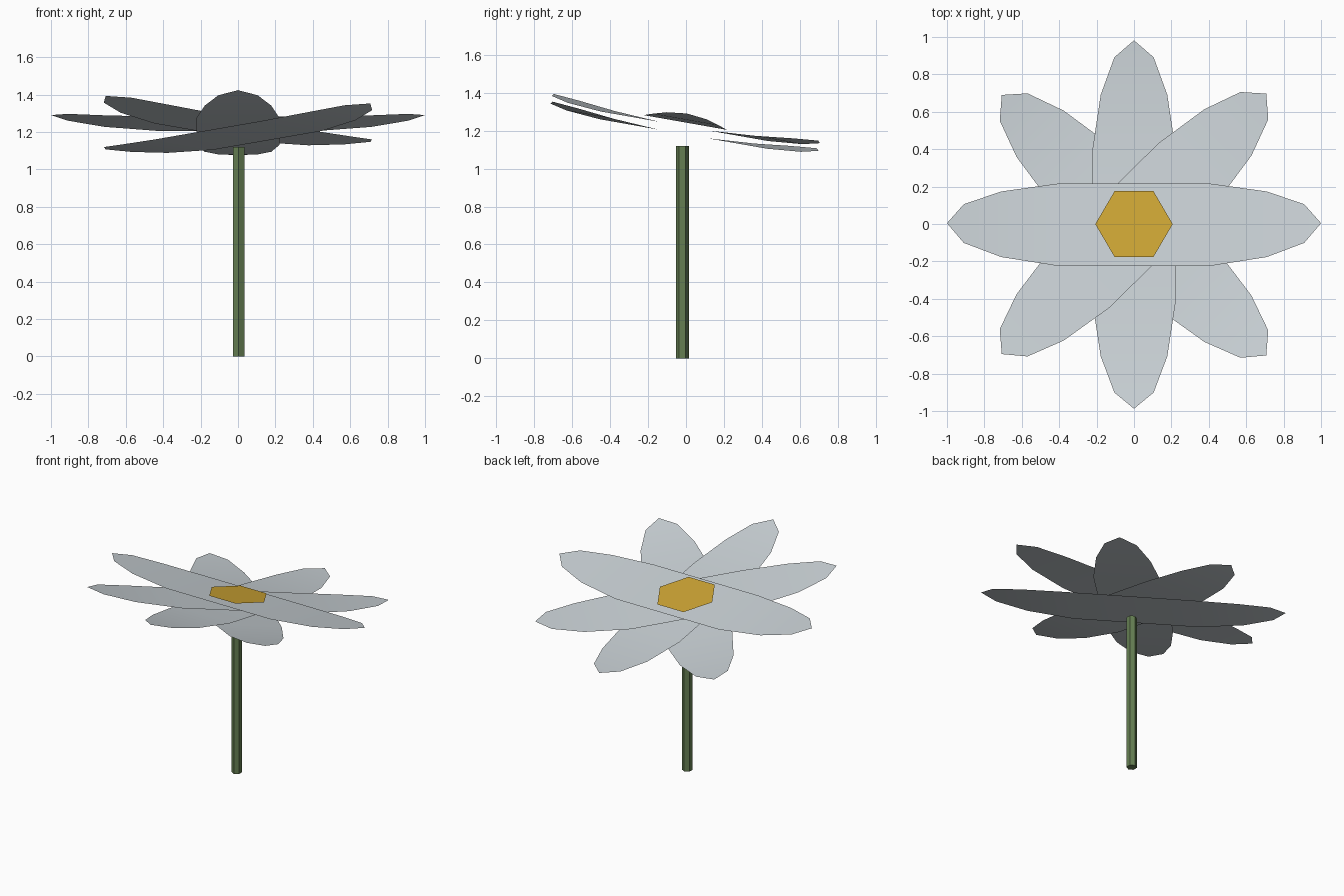
import bpy, bmesh, math
from mathutils import Matrix

if "Cube" in bpy.data.objects:
    bpy.data.objects.remove(bpy.data.objects["Cube"])


def material(name, rgb):
    m = bpy.data.materials.new(name)
    m.diffuse_color = (*rgb, 1)
    m.use_nodes = True
    m.node_tree.nodes["Principled BSDF"].inputs["Base Color"].default_value = m.diffuse_color
    return m


PETAL = material("pale_petal", (0.58, 0.63, 0.66))
YELLOW = material("golden_yellow", (0.62, 0.38, 0.035))
GREEN = material("stem_green", (0.13, 0.21, 0.085))

# The whole blossom leans towards the back
TILT = Matrix.Translation((0, -0.004, 1.243)) @ Matrix.Rotation(math.radians(-10), 4, 'X')


def finish(name, bm, mat, smooth=False):
    me = bpy.data.meshes.new(name)
    bm.to_mesh(me)
    bm.free()
    me.materials.append(mat)
    for p in me.polygons:
        p.use_smooth = smooth
    ob = bpy.data.objects.new(name, me)
    bpy.context.collection.objects.link(ob)


# Petal pair: one thin strip, flat in the middle, both tips curling upwards
HALF = [(0.41, 0.223), (0.71, 0.178), (0.91, 0.105)]


def petal_pair(name, angle, height):
    bm = bmesh.new()

    def vert(s, t):
        rise = 0.048 * ((abs(s) - 0.41) / 0.59) ** 1.7
        return bm.verts.new((s, t, rise))

    stations = [(-s, t) for s, t in reversed(HALF)] + HALF
    rows = [(vert(s, -t), vert(s, t)) for s, t in stations]
    for a, b in zip(rows, rows[1:]):
        bm.faces.new((a[0], b[0], b[1], a[1]))
    bm.faces.new((rows[-1][0], vert(1, 0), rows[-1][1]))
    bm.faces.new((rows[0][1], vert(-1, 0), rows[0][0]))
    bm.transform(TILT @ Matrix.Translation((0, 0, height))
                 @ Matrix.Rotation(math.radians(angle), 4, 'Z'))
    finish(name, bm, PETAL, smooth=True)


# Four strips stacked from top to bottom
for i, angle in enumerate((0, 45, 90, -45)):
    petal_pair(f"petal_pair_{i + 1}", angle, -0.0205 * i)

# Flat hexagonal flower centre
bm = bmesh.new()
bmesh.ops.create_circle(bm, cap_ends=True, segments=6, radius=0.207)
# Put a corner on the x axis, facing up
bm.transform(Matrix.Rotation(math.radians(30), 4, 'Z')
             if abs(max(v.co.x for v in bm.verts) - 0.207) > 0.01 else Matrix())
bm.normal_update()
for f in bm.faces:
    if f.normal.z < 0:
        f.normal_flip()
bm.transform(TILT @ Matrix.Translation((0, 0, 0.02)))
finish("flower_centre", bm, YELLOW)

# Hexagonal stem with corners pointing to the front and back
bm = bmesh.new()
bmesh.ops.create_cone(bm, cap_ends=True, segments=6, radius1=0.034, radius2=0.034, depth=1.12)
bm.transform(Matrix.Rotation(math.radians(30), 4, 'Z')
             if abs(max(v.co.y for v in bm.verts) - 0.034) > 0.001 else Matrix())
bm.transform(Matrix.Translation((0.004, -0.019, 0.56)))
finish("stem", bm, GREEN)
